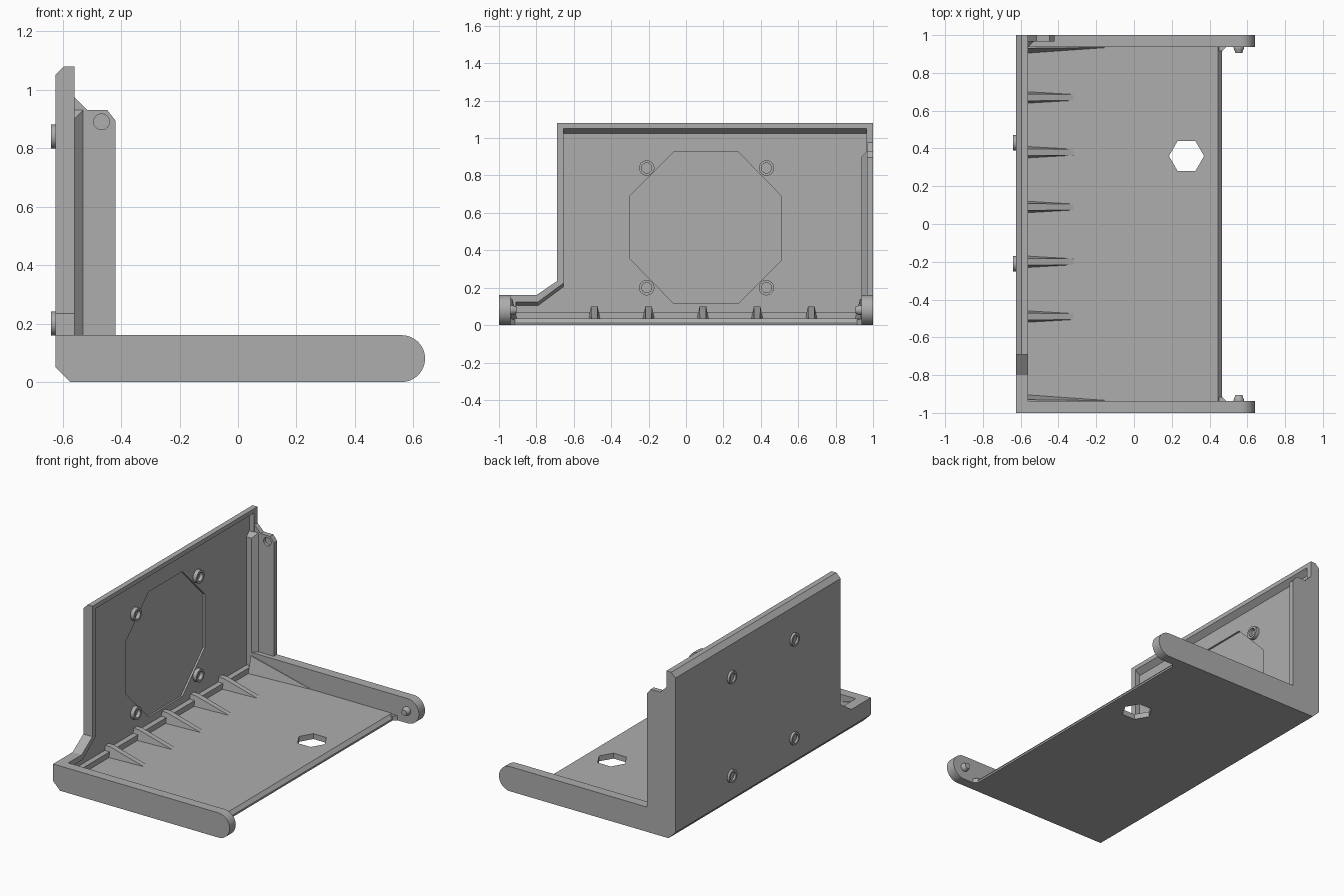
import bpy, bmesh, math
from mathutils import Vector

cube = bpy.data.objects.get("Cube")
if cube:
    bpy.data.objects.remove(cube, do_unlink=True)

grey = bpy.data.materials.new("mid_grey")
grey.use_nodes = True
COLOUR = (0.42, 0.42, 0.42, 1)
grey.diffuse_color = COLOUR
grey.node_tree.nodes["Principled BSDF"].inputs["Base Color"].default_value = COLOUR


def place(axis, u, v, w):
    """Put profile point (u, v) at depth w along the named axis."""
    return {"x": (w, u, v), "y": (u, w, v), "z": (u, v, w)}[axis]


def hull(name, points):
    bm = bmesh.new()
    for p in points:
        bm.verts.new(p)
    bmesh.ops.convex_hull(bm, input=bm.verts[:])
    bmesh.ops.dissolve_limit(bm, angle_limit=0.01, verts=bm.verts[:], edges=bm.edges[:])
    return finish(name, bm)


def finish(name, bm):
    bmesh.ops.recalc_face_normals(bm, faces=bm.faces[:])
    mesh = bpy.data.meshes.new(name)
    bm.to_mesh(mesh)
    bm.free()
    mesh.materials.append(grey)
    obj = bpy.data.objects.new(name, mesh)
    bpy.context.collection.objects.link(obj)
    return obj


def prism(name, axis, start, end, profile, end_profile=None):
    """Extrude a profile along an axis, optionally to a second profile."""
    bm = bmesh.new()
    a = [bm.verts.new(place(axis, u, v, start)) for u, v in profile]
    b = [bm.verts.new(place(axis, u, v, end)) for u, v in end_profile or profile]
    bm.faces.new(a)
    bm.faces.new(b)
    for i in range(len(a)):
        j = (i + 1) % len(a)
        bm.faces.new((a[i], a[j], b[j], b[i]))
    return finish(name, bm)


def ring(u, v, r, sides):
    return [(u + r * math.cos(math.tau * i / sides),
             v + r * math.sin(math.tau * i / sides)) for i in range(sides)]


def rod(name, axis, start, end, u, v, r, sides=32):
    return prism(name, axis, start, end, ring(u, v, r, sides))


def cut(target, cutter):
    """Subtract the cutter and drop it."""
    mod = target.modifiers.new("cut", "BOOLEAN")
    mod.operation, mod.solver, mod.object = "DIFFERENCE", "EXACT", cutter
    bpy.context.view_layer.objects.active = target
    bpy.ops.object.modifier_apply(modifier=mod.name)
    bpy.data.objects.remove(cutter, do_unlink=True)


def smooth(obj):
    bpy.ops.object.select_all(action="DESELECT")
    obj.select_set(True)
    bpy.context.view_layer.objects.active = obj
    bpy.ops.object.shade_smooth_by_angle(angle=math.radians(30))


OUT, PANEL, IN = -0.625, -0.595, -0.56   # wall depths along x
FLOOR = 0.035

# Upright wall with a stepped low end
wall = prism("wall", "x", OUT, IN, [(-1, 0), (1, 0), (1, 1.08), (-0.69, 1.08),
                                    (-0.69, 0.235), (-0.8, 0.16), (-1, 0.16)])


# Recessed panel inside the rim, sloped under the top rim
def recess(top, low):
    return [(-0.91, 0.07), (0.965, 0.07), (0.965, top), (-0.655, top),
            (-0.655, low + 0.1), (-0.79, low), (-0.91, low)]


cut(wall, prism("recess_cutter", "x", PANEL, IN + 0.01,
                recess(1.025, 0.105), recess(1.06, 0.13)))

# Outer top and bottom bevels
cut(wall, prism("top_bevel_cutter", "y", -1.1, 1.1,
                [(-0.655, 1.02), (-0.565, 1.11), (-0.655, 1.11)]))
cut(wall, prism("bottom_bevel_cutter", "y", -1.1, 1.1,
                [(-0.655, 0.08), (-0.655, -0.03), (-0.545, -0.03)]))

# Shallow octagon
octagon = [(-0.3, 0.355), (-0.065, 0.115), (0.28, 0.115), (0.51, 0.345),
           (0.51, 0.69), (0.28, 0.925), (-0.065, 0.925), (-0.3, 0.69)]
cut(wall, prism("octagon_cutter", "x", PANEL - 0.012, PANEL + 0.01, octagon))

# Round bosses on both faces, with blind holes
for y in (-0.21, 0.43):
    for z in (0.2, 0.84):
        for side, start, end in (("inner", PANEL - 0.01, PANEL + 0.025),
                                 ("outer", OUT + 0.01, OUT - 0.015)):
            boss = rod(side + "_boss", "x", start, end, y, z, 0.041)
            step = math.copysign(0.01, end - start)
            cut(boss, rod("hole_cutter", "x", start + 1.2 * step, end + step, y, z, 0.027))
            smooth(boss)

# Floor with a bevelled front edge and a hexagonal hole
floor = prism("floor", "y", -0.94, 0.94,
              [(IN, 0), (0.465, 0), (0.465, 0.012), (0.445, FLOOR), (IN, FLOOR)])
cut(floor, rod("hex_cutter", "z", -0.1, 0.1, 0.278, 0.36, 0.093, 6))

# Side arms with round ends, pegs, tapered gussets and corner fillers
arm_profile = [(IN, 0)]
for i in range(25):
    t = math.pi * (i / 24 - 0.5)
    arm_profile.append((0.56 + 0.08 * math.cos(t), 0.08 + 0.08 * math.sin(t)))
arm_profile.append((IN, 0.16))
for name, s in (("left_back", 1), ("right_front", -1)):
    smooth(prism(name + "_arm", "y", s * 0.937, s, arm_profile))
    smooth(prism(name + "_peg", "y", s * 0.93, s * 0.905,
                 ring(0.555, 0.08, 0.027, 24), ring(0.555, 0.08, 0.018, 24)))
    rod(name + "_peg_base", "y", s * 0.94, s * 0.93, 0.555, 0.08, 0.027, 24)
    hull(name + "_gusset", [(IN, s * 0.94, FLOOR), (IN, s * 0.905, FLOOR),
                            (IN, s * 0.94, 0.14), (IN, s * 0.93, 0.14),
                            (-0.13, s * 0.94, FLOOR), (-0.13, s * 0.935, FLOOR)])
    prism(name + "_corner", "z", 0, 0.03,
          [(0.44, s * 0.94), (0.49, s * 0.94), (0.465, s * 0.915), (0.44, s * 0.915)])

# Tapered ribs between floor and wall
for i in range(5):
    y = -0.49 + 0.29 * i
    points = []
    for side in (-1, 1):
        points += [(PANEL, y + side * 0.03, FLOOR), (IN, y + side * 0.03, FLOOR),
                   (PANEL, y + side * 0.018, 0.1), (IN, y + side * 0.018, 0.1),
                   (-0.32, y + side * 0.016, FLOOR)]
    hull("rib", points)

# Upright flange at the back edge, with a dimple near the top
flange = prism("back_flange", "y", 0.967, 1,
               [(IN, 0.16), (-0.42, 0.16), (-0.42, 0.895), (-0.447, 0.93),
                (-0.515, 0.93), (IN, 0.975)])
cut(flange, rod("dimple_cutter", "y", 0.95, 0.985, -0.467, 0.89, 0.027))
smooth(flange)

# Sloped rail filling the corner between wall and flange
prism("corner_rail", "z", 0.07, 0.9,
      [(PANEL, 0.937), (-0.56, 0.937), (-0.53, 0.967), (PANEL, 0.967)],
      [(PANEL, 0.937), (-0.56, 0.937), (-0.53, 0.967), (PANEL, 0.967)])
hull("corner_rail_top", [(PANEL, 0.937, 0.9), (-0.56, 0.937, 0.9), (-0.53, 0.967, 0.9),
                         (PANEL, 0.967, 0.9), (PANEL, 0.967, 0.93), (-0.53, 0.967, 0.93)])
